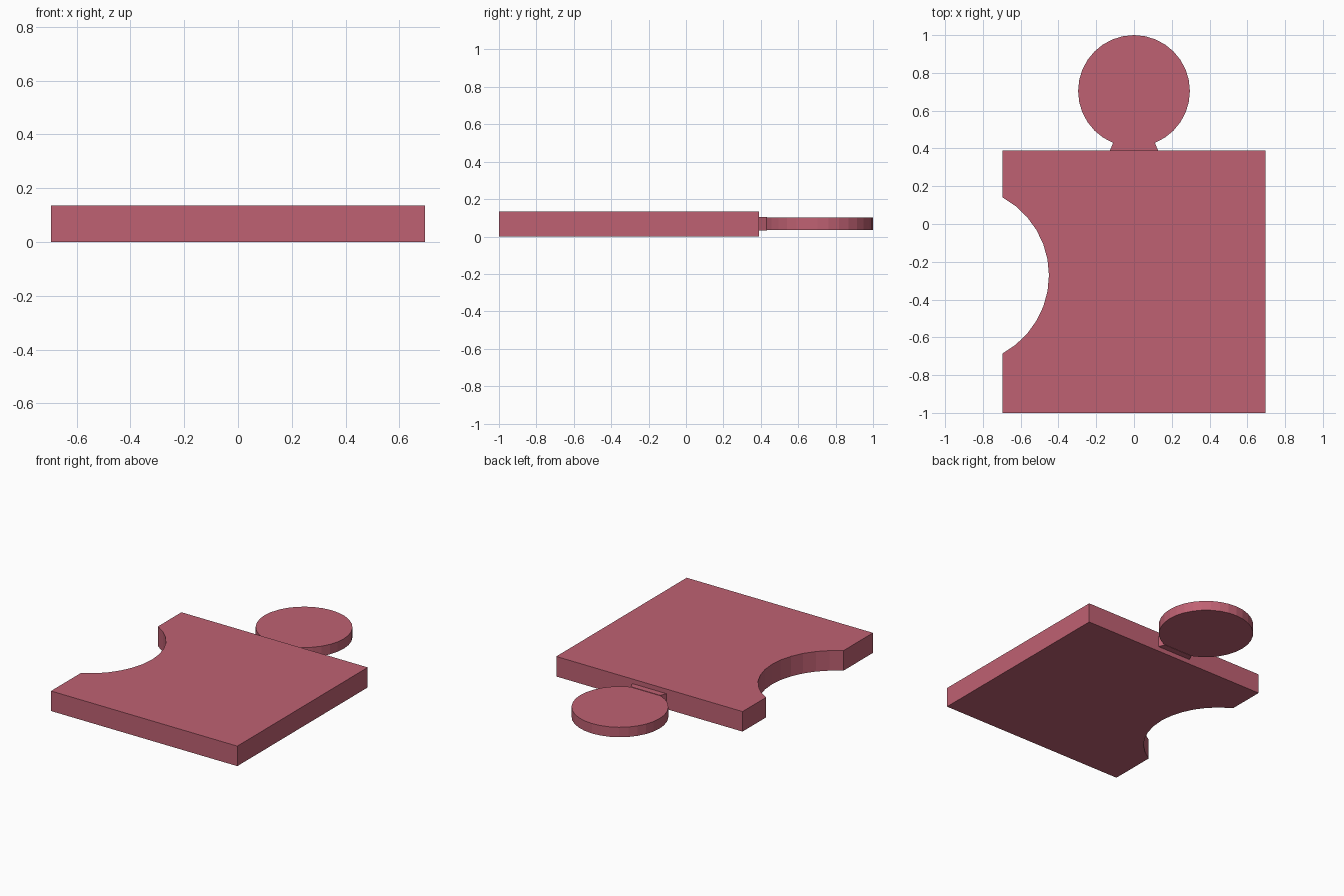
import bpy, bmesh, math

if "Cube" in bpy.data.objects:
    bpy.data.objects.remove(bpy.data.objects["Cube"])

mat = bpy.data.materials.new("rose")
mat.diffuse_color = (0.52, 0.12, 0.17, 1)
mat.use_nodes = True
mat.node_tree.nodes["Principled BSDF"].inputs["Base Color"].default_value = mat.diffuse_color


def arc(cx, cy, r, start, end, steps):
    """Points along a circular arc, angles in radians, both ends included."""
    angles = [start + (end - start) * i / steps for i in range(steps + 1)]
    return [(cx + r * math.cos(a), cy + r * math.sin(a)) for a in angles]


def prism(name, outline, z0, z1):
    """Extrude a flat outline from z0 up to z1."""
    bm = bmesh.new()
    face = bm.faces.new([bm.verts.new((x, y, z0)) for x, y in outline])
    top = bmesh.ops.extrude_face_region(bm, geom=[face])["geom"]
    verts = [g for g in top if isinstance(g, bmesh.types.BMVert)]
    bmesh.ops.translate(bm, verts=verts, vec=(0, 0, z1 - z0))
    bmesh.ops.recalc_face_normals(bm, faces=bm.faces)
    mesh = bpy.data.meshes.new(name)
    bm.to_mesh(mesh)
    bm.free()
    mesh.materials.append(mat)
    obj = bpy.data.objects.new(name, mesh)
    bpy.context.collection.objects.link(obj)
    return obj


# Square slab with a round bite out of its left side
half, front, back = 0.695, -1.0, 0.39
bite_r, bite_y, chord = 0.47, -0.272, 0.4125
bite_x = -half - math.sqrt(bite_r ** 2 - chord ** 2)
spread = math.asin(chord / bite_r)
bite = arc(bite_x, bite_y, bite_r, spread, -spread, 12)
prism("slab", [(-half, front), (half, front), (half, back), (-half, back)] + bite,
      0, 0.135)

# Round tab behind the slab
prism("tab_disc", arc(0, 0.704, 0.296, 0, math.tau, 32)[:-1], 0.034, 0.101)

# Short flared neck joining tab and slab
prism("tab_neck", [(-0.13, back - 0.01), (0.13, back - 0.01), (0.127, back),
                   (0.11, 0.432), (-0.11, 0.432), (-0.127, back)], 0.032, 0.104)
